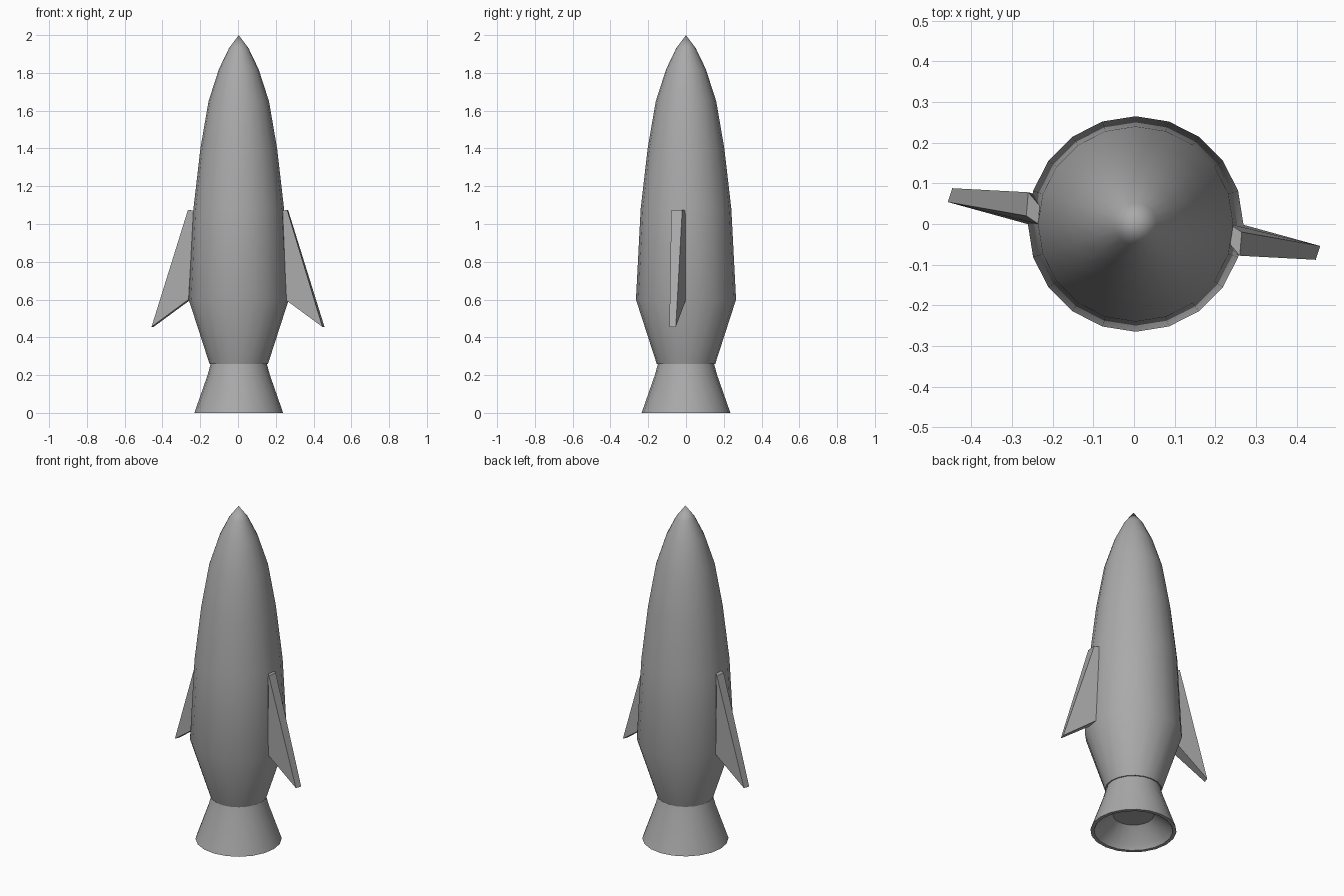
import bpy
import bmesh
import math

SIDES = 20
CENTRE_X = 0.004

cube = bpy.data.objects.get("Cube")
if cube:
    bpy.data.objects.remove(cube, do_unlink=True)

# One plain grey for the whole rocket
grey = bpy.data.materials.new("hull grey")
grey.use_nodes = True
colour = (0.4, 0.4, 0.4, 1)
grey.diffuse_color = colour
grey.node_tree.nodes["Principled BSDF"].inputs["Base Color"].default_value = colour


def finish(name, bm, smooth):
    bmesh.ops.recalc_face_normals(bm, faces=bm.faces)
    mesh = bpy.data.meshes.new(name)
    bm.to_mesh(mesh)
    bm.free()
    mesh.materials.append(grey)
    obj = bpy.data.objects.new(name, mesh)
    bpy.context.collection.objects.link(obj)
    if smooth:
        bpy.ops.object.select_all(action="DESELECT")
        obj.select_set(True)
        bpy.context.view_layer.objects.active = obj
        bpy.ops.object.shade_smooth_by_angle(angle=math.radians(32))
    return obj


def revolve(name, profile):
    """Spin (radius, height) points round the rocket axis; radius 0 is a pole."""
    bm = bmesh.new()
    rings = []
    for r, z in profile:
        count = SIDES if r > 0 else 1
        angles = [2 * math.pi * i / SIDES for i in range(count)]
        rings.append([bm.verts.new((CENTRE_X + r * math.cos(a), r * math.sin(a), z))
                      for a in angles])
    for low, high in zip(rings, rings[1:]):
        for i in range(SIDES):
            j = (i + 1) % SIDES
            corners = [low[i % len(low)], low[j % len(low)],
                       high[j % len(high)], high[i % len(high)]]
            bm.faces.new(list(dict.fromkeys(corners)))
    return finish(name, bm, True)


# Hull from the flat tail up to the pointed nose
revolve("hull", [(0, 0.26), (0.155, 0.26), (0.265, 0.6), (0.24, 1.08), (0.203, 1.4),
                 (0.16, 1.65), (0.105, 1.82), (0.052, 1.93), (0, 2.0)])

# Hollow exhaust bell with a thin rim and a recessed end plate
revolve("exhaust_bell", [(0, 0.262), (0.148, 0.262), (0.165, 0.2), (0.235, 0),
                         (0.215, 0), (0.2, 0.025), (0.112, 0.1), (0, 0.1)])

# Swept fins: an outline on each side, joined by edge strips
upper_side = [(0.235, 0, 1.07), (0.265, -0.02, 1.075), (0.458, -0.054, 0.455), (0.262, 0, 0.6)]
lower_side = [(0.232, -0.045, 1.07), (0.26, -0.078, 1.075), (0.447, -0.088, 0.455), (0.25, -0.075, 0.6)]

for name, sign in (("left_fin", 1), ("right_fin", -1)):
    bm = bmesh.new()
    a, b = [[bm.verts.new((sign * x, sign * y, z)) for x, y, z in side]
            for side in (upper_side, lower_side)]
    bm.faces.new(a)
    bm.faces.new(b[::-1])
    for i in range(4):
        j = (i + 1) % 4
        bm.faces.new((a[i], b[i], b[j], a[j]))
    finish(name, bm, False)
